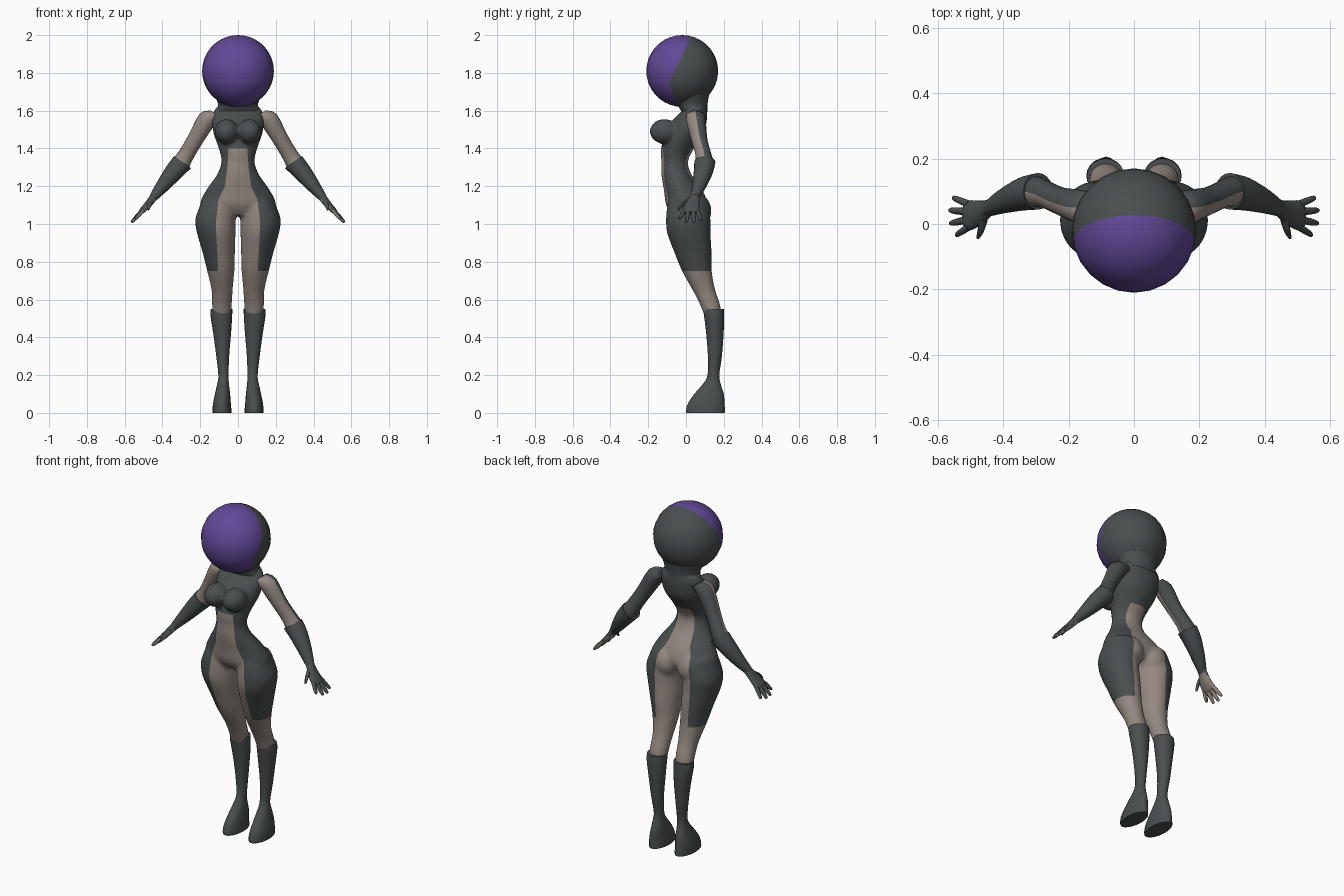
import bpy, bmesh, math
from mathutils import Vector, Matrix

if "Cube" in bpy.data.objects:
    bpy.data.objects.remove(bpy.data.objects["Cube"])


def material(name, rgb):
    m = bpy.data.materials.new(name)
    m.diffuse_color = (*rgb, 1)
    m.use_nodes = True
    m.node_tree.nodes["Principled BSDF"].inputs["Base Color"].default_value = m.diffuse_color
    return m


DARK = material("dark grey", (0.068, 0.078, 0.077))
TAUPE = material("taupe", (0.30, 0.25, 0.22))
PURPLE = material("visor purple", (0.12, 0.065, 0.31))


def spline(rows, sub):
    """Smoothly interpolate rows of numbers (Catmull-Rom)."""
    out = []
    for i in range(len(rows) - 1):
        a, b = rows[max(i - 1, 0)], rows[i]
        c, d = rows[i + 1], rows[min(i + 2, len(rows) - 1)]
        for s in range(sub):
            t = s / sub
            out.append([0.5 * (2 * q + (r - p) * t + (2 * p - 5 * q + 4 * r - w) * t * t
                               + (3 * q - p - 3 * r + w) * t ** 3)
                        for p, q, r, w in zip(a, b, c, d)])
    return out + [list(rows[-1])]


def loft(bm, rows, n=20, sub=3, u=(1, 0, 0), v=(0, 1, 0)):
    """Closed tube through rows of (x, y, z, radius_u, radius_v)."""
    u, v = Vector(u), Vector(v)
    rings = []
    for x, y, z, ru, rv in spline(rows, sub):
        rings.append([bm.verts.new(Vector((x, y, z))
                                   + u * ru * math.cos(k * math.tau / n)
                                   + v * rv * math.sin(k * math.tau / n)) for k in range(n)])
    for a, b in zip(rings, rings[1:]):
        for k in range(n):
            bm.faces.new((a[k], a[(k + 1) % n], b[(k + 1) % n], b[k]))
    bm.faces.new(rings[0])
    bm.faces.new(rings[-1])


def ball(bm, loc, size, seg=24, rings=16):
    bmesh.ops.create_uvsphere(bm, u_segments=seg, v_segments=rings, radius=1,
                              matrix=Matrix.Translation(loc) @ Matrix.Diagonal((*size, 1)))


def cut(bm, co, no, keep=lambda c: True):
    """Add an edge loop along a plane, on the chosen faces only."""
    faces = [f for f in bm.faces if keep(f.calc_center_median())]
    geom = set(faces)
    for f in faces:
        geom.update(f.edges)
        geom.update(f.verts)
    bmesh.ops.bisect_plane(bm, geom=list(geom), dist=1e-5, plane_co=co, plane_no=no)


def finish(name, bm, mats, rule=None, mirror=False, angle=50):
    bmesh.ops.recalc_face_normals(bm, faces=bm.faces[:])
    bm.normal_update()
    for f in bm.faces:
        f.smooth = True
        if rule:
            f.material_index = rule(f.calc_center_median(), f.normal)
    me = bpy.data.meshes.new(name)
    bm.to_mesh(me)
    bm.free()
    for m in mats:
        me.materials.append(m)
    ob = bpy.data.objects.new(name, me)
    bpy.context.collection.objects.link(ob)
    if mirror:
        mod = ob.modifiers.new("mirror", 'MIRROR')
        mod.use_mirror_merge = False
    if angle:
        bpy.ops.object.select_all(action='DESELECT')
        ob.select_set(True)
        bpy.context.view_layer.objects.active = ob
        bpy.ops.object.shade_smooth_by_angle(angle=math.radians(angle))
    return ob


# Body: torso, chest, seat and legs fused into one skin
bm = bmesh.new()
loft(bm, [(0, .05, 1.64, .09, .055), (0, .045, 1.60, .128, .066), (0, .02, 1.55, .137, .09),
          (0, -.005, 1.48, .13, .10), (0, -.045, 1.40, .102, .088), (0, -.06, 1.33, .088, .07),
          (0, -.05, 1.26, .112, .08), (0, -.015, 1.18, .168, .102), (0, .005, 1.10, .20, .11),
          (0, .01, 1.045, .12, .08)], n=32)
for s in (-1, 1):
    ball(bm, (s * .06, -.115, 1.49), (.064, .077, .066))
    ball(bm, (s * .085, .055, 1.07), (.085, .08, .09))
    loft(bm, [(s * .095, .01, 1.14, .09, .10), (s * .11, .01, 1.08, .099, .112),
              (s * .119, .012, 1.02, .108, .118), (s * .115, .015, .95, .102, .115),
              (s * .102, .037, .85, .086, .099), (s * .091, .058, .75, .072, .079),
              (s * .084, .095, .65, .056, .06), (s * .085, .125, .58, .053, .054),
              (s * .087, .145, .51, .05, .046)], n=24)
bmesh.ops.recalc_face_normals(bm, faces=bm.faces[:])
body = finish("body", bm, [], angle=0)
rm = body.modifiers.new("fuse", 'REMESH')
rm.mode, rm.voxel_size = 'VOXEL', 0.01
sm = body.modifiers.new("soften", 'SMOOTH')
sm.factor, sm.iterations = 0.5, 6
dg = bpy.context.evaluated_depsgraph_get()
fused = bpy.data.meshes.new_from_object(body.evaluated_get(dg))
bm = bmesh.new()
bm.from_mesh(fused)
old = body.data
bpy.data.objects.remove(body)
bpy.data.meshes.remove(old)
bpy.data.meshes.remove(fused)

# Suit panel edge: half width of the light panel at each height
EDGE = [(.75, .105), (1.0, .118), (1.13, .103), (1.2, .07), (1.3, .056), (1.4, .05)]
for z, w in EDGE:
    cut(bm, (0, 0, z), (0, 0, 1))
for (z0, w0), (z1, w1) in zip(EDGE, EDGE[1:]):
    for s in (-1, 1):
        cut(bm, (s * w0, 0, z0), (s * (z1 - z0), 0, w0 - w1),
            lambda c: z0 < c.z < z1 and c.x * s > 0)


def suit(c, n):
    if c.z > 1.4:
        return 0
    for (z0, w0), (z1, w1) in zip(EDGE, EDGE[1:]):
        if z0 < c.z <= z1:
            return 0 if abs(c.x) > w0 + (w1 - w0) * (c.z - z0) / (z1 - z0) else 1
    return 1


finish("body", bm, [DARK, TAUPE], suit, angle=60)

# Boots with a flat wedge sole
bm = bmesh.new()
loft(bm, [(.087, .145, .55, .057, .055), (.088, .149, .51, .057, .053),
          (.084, .153, .42, .047, .046), (.081, .153, .30, .034, .037),
          (.077, .145, .20, .027, .031), (.079, .137, .155, .031, .046),
          (.082, .122, .10, .040, .078), (.085, .107, .05, .047, .097),
          (.085, .103, .015, .050, .103), (.085, .103, 0, .050, .102)], n=20)
finish("boots", bm, [DARK], mirror=True)

# Arms share one tilted cross-section frame
U, V = (0, 1, 0), (.817, 0, .576)
bm = bmesh.new()
loft(bm, [(.115, .05, 1.58, .042, .036), (.162, .052, 1.555, .052, .05),
          (.225, .07, 1.45, .043, .043), (.275, .093, 1.365, .043, .043),
          (.305, .10, 1.315, .05, .05)], n=20, u=U, v=V)
finish("upper_arms", bm, [DARK, TAUPE], lambda c, n: 0 if n.y > 0 else 1, mirror=True)

bm = bmesh.new()
loft(bm, [(.293, .10, 1.328, .056, .055), (.34, .092, 1.275, .051, .049),
          (.40, .07, 1.20, .038, .036), (.447, .046, 1.142, .024, .023)], n=20, u=U, v=V)
finish("forearm_gloves", bm, [DARK], mirror=True)

# Hands: palm, four fingers and a thumb, lighter on the palm side
bm = bmesh.new()
loft(bm, [(.44, .049, 1.15, .024, .022), (.475, .032, 1.105, .040, .019),
          (.505, .026, 1.072, .046, .016), (.517, .025, 1.060, .038, .011)], n=16, u=U, v=V)
for y0, tip in [(.060, (.553, .080, 1.018)), (.037, (.564, .042, 1.008)),
                (.014, (.562, .002, 1.010)), (-.008, (.543, -.034, 1.026))]:
    a, b = Vector((.503, y0, 1.075)), Vector(tip)
    loft(bm, [(*a, .012, .012), (*a.lerp(b, .6), .011, .011), (*a.lerp(b, .93), .008, .008),
              (*b, .004, .004)], n=8, sub=2, u=U, v=V)
loft(bm, [(.458, .015, 1.125, .014, .014), (.468, -.018, 1.102, .013, .012),
          (.477, -.042, 1.075, .006, .006)], n=8, u=(.2, .7, -.2), v=V)
finish("hands", bm, [DARK, TAUPE],
       lambda c, n: 1 if n.x * .817 + n.z * .576 < -.35 and c.z < 1.125 else 0, mirror=True)

# Collar between the shoulders and the helmet
bm = bmesh.new()
loft(bm, [(0, .02, 1.70, .13, .105), (0, .025, 1.655, .112, .092),
          (0, .035, 1.625, .106, .078), (0, .045, 1.595, .125, .068)], n=28)
finish("collar", bm, [DARK])

# Round helmet with a visor bounded by two slanted planes
bm = bmesh.new()
ball(bm, (0, -.02, 1.81), (.19, .19, .19), 24, 18)
BEND = Vector((0, -.09, 1.75))
UPPER, LOWER = Vector((0, 1, -.48)), Vector((0, 1, .35))
cut(bm, BEND, (0, 0, 1))
cut(bm, BEND, UPPER, lambda c: c.z > BEND.z)
cut(bm, BEND, LOWER, lambda c: c.z < BEND.z)
finish("helmet", bm, [DARK, PURPLE],
       lambda c, n: 1 if (c - BEND).dot(UPPER if c.z > BEND.z else LOWER) < 0 else 0)
